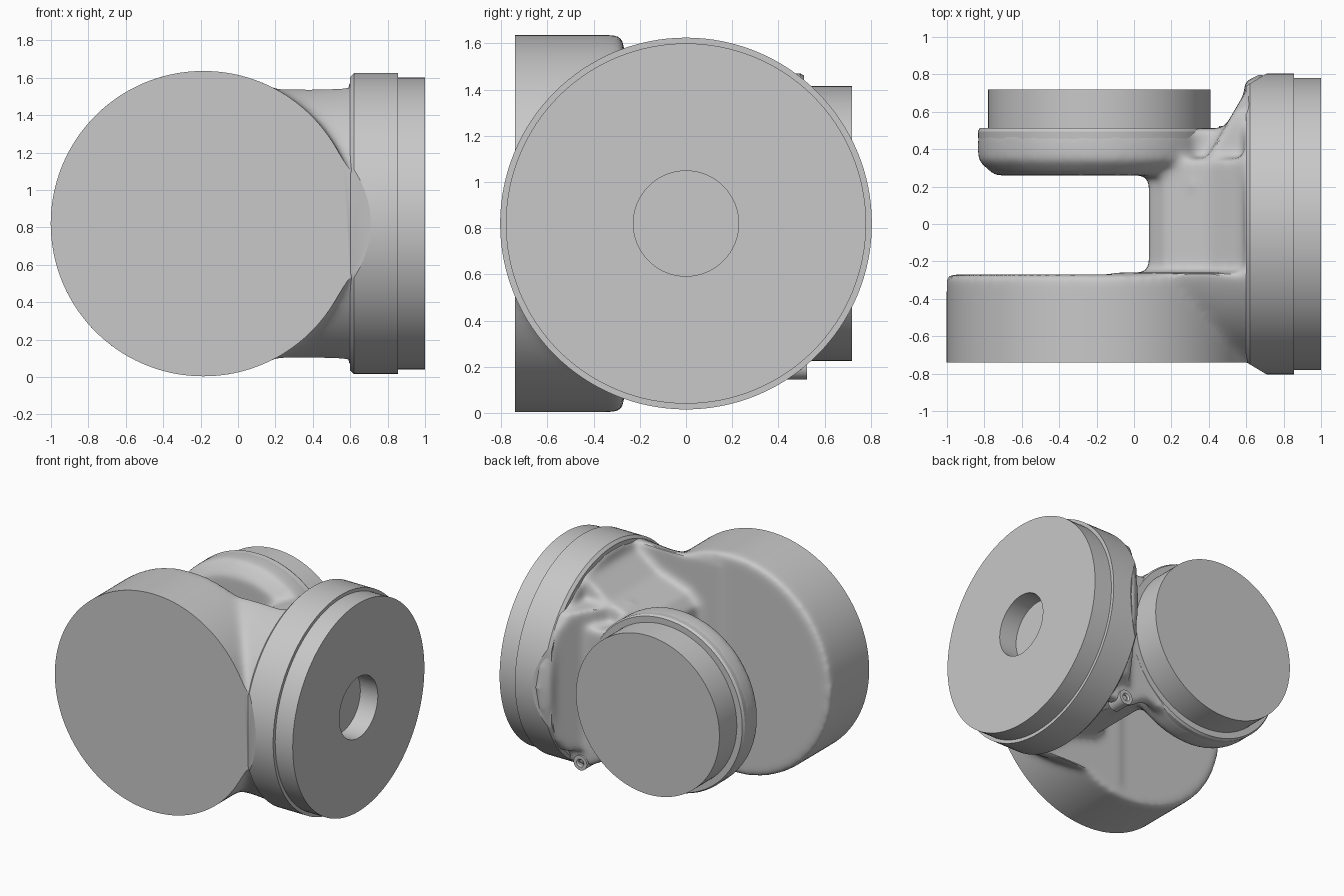
import bpy, bmesh, math
from mathutils import Vector, Matrix

cube = bpy.data.objects.get("Cube")
if cube:
    bpy.data.objects.remove(cube, do_unlink=True)

ZC = 0.82      # height of both axes
DX = -0.185    # x of the joint axis

grey = bpy.data.materials.new("light_grey")
grey.use_nodes = True
COLOR = (0.58, 0.58, 0.58, 1)
grey.diffuse_color = COLOR
grey.node_tree.nodes["Principled BSDF"].inputs["Base Color"].default_value = COLOR


def lathe(bm, profile, axis, center, closed=False, steps=96):
    """Revolve (position, radius) points around the x or y axis."""
    tmp = bmesh.new()
    rings = []
    for pos, rad in profile:
        ring = []
        for i in range(steps):
            a = math.tau * i / steps
            u, w = rad * math.cos(a), rad * math.sin(a)
            p = (pos, u, w) if axis == "x" else (u, pos, w)
            ring.append(tmp.verts.new(Vector(p) + Vector(center)))
        rings.append(ring)
    pairs = list(zip(rings, rings[1:]))
    if closed:
        pairs.append((rings[-1], rings[0]))
    else:
        tmp.faces.new(rings[0])
        tmp.faces.new(rings[-1])
    for a, b in pairs:
        for i in range(steps):
            j = (i + 1) % steps
            tmp.faces.new((a[i], a[j], b[j], b[i]))
    bmesh.ops.recalc_face_normals(tmp, faces=tmp.faces)
    return merge(bm, tmp)


def prism(bm, outline, y0, y1):
    """Extrude an (x, z) outline along y."""
    tmp = bmesh.new()
    face = tmp.faces.new([tmp.verts.new((x, y0, z)) for x, z in outline])
    ext = bmesh.ops.extrude_face_region(tmp, geom=[face])
    moved = [g for g in ext["geom"] if isinstance(g, bmesh.types.BMVert)]
    bmesh.ops.translate(tmp, verts=moved, vec=(0, y1 - y0, 0))
    bmesh.ops.recalc_face_normals(tmp, faces=tmp.faces)
    return merge(bm, tmp)


def merge(bm, part):
    mesh = bpy.data.meshes.new("part")
    part.to_mesh(mesh)
    part.free()
    bm.from_mesh(mesh)
    bpy.data.meshes.remove(mesh)


def cut(bm, point, normal):
    """Remove everything on the normal's side of a plane and cap the cut."""
    geom = bm.verts[:] + bm.edges[:] + bm.faces[:]
    res = bmesh.ops.bisect_plane(bm, geom=geom, plane_co=point, plane_no=normal,
                                 clear_outer=True, dist=1e-5)
    edges = [g for g in res["geom_cut"] if isinstance(g, bmesh.types.BMEdge)]
    bmesh.ops.holes_fill(bm, edges=edges, sides=0)
    bmesh.ops.recalc_face_normals(bm, faces=bm.faces)


def make(name, bm):
    mesh = bpy.data.meshes.new(name)
    bm.to_mesh(mesh)
    bm.free()
    obj = bpy.data.objects.new(name, mesh)
    bpy.context.collection.objects.link(obj)
    mesh.materials.append(grey)
    return obj


def activate(obj):
    bpy.ops.object.select_all(action="DESELECT")
    obj.select_set(True)
    bpy.context.view_layer.objects.active = obj


def finish(obj):
    activate(obj)
    bpy.ops.object.shade_smooth_by_angle(angle=math.radians(30))


# Cast fork body: overlapping solids fused and softened
body = bmesh.new()
lathe(body, [(-0.85, 0.817), (-0.27, 0.817)], "y", (DX, 0, ZC))
lathe(body, [(0.26, 0.56), (0.34, 0.65), (0.5, 0.65)], "y", (DX, 0, ZC))
lathe(body, [(0.59, 0.77), (0.72, 0.77)], "x", (0, 0, ZC))

# front neck joining the large disc to the flange
neck = bmesh.new()
lathe(neck, [(-0.1, 0.78), (0.4, 0.77), (0.7, 0.79)], "x", (0, 0, ZC))
cut(neck, (0, -0.26, 0), (0, 1, 0))
merge(body, neck)

# rear gusset sloping from the small disc out to the flange
gusset = bmesh.new()
lathe(gusset, [(0.3, 0.8), (0.7, 0.8)], "x", (0, 0, ZC))
cut(gusset, (0, 0.2, 0), (0, -1, 0))
cut(gusset, (0.48, 0.51, 0), (-0.24, 0.14, 0))
for s in (-1, 1):
    cut(gusset, (0, 0, ZC + s * 0.52), (0, 0, s))
merge(body, gusset)

# bridge across the fork, rear arm and the web behind the lug
half = [(0.08, 0.38), (0.16, 0.46), (0.4, 0.54), (0.56, 0.66), (0.68, 0.75)]
prism(body, [(x, ZC + h) for x, h in half] + [(x, ZC - h) for x, h in reversed(half)],
      -0.35, 0.35)
prism(body, [(0, 0.42), (0.5, 0.42), (0.5, 1.22), (0, 1.22)], 0.26, 0.512)
prism(body, [(0.05, 0.24), (0.3, 0.27), (0.46, 0.17), (0.64, 0.18), (0.62, 0.42),
             (0.2, 0.5)], 0.42, 0.51)

fork = make("fork_body", body)
activate(fork)
remesh = fork.modifiers.new("fuse", "REMESH")
remesh.mode = "VOXEL"
remesh.voxel_size = 0.02
soften = fork.modifiers.new("soften", "SMOOTH")
soften.factor = 0.5
soften.iterations = 18
for mod in ("fuse", "soften"):
    bpy.ops.object.modifier_apply(modifier=mod)
bm = bmesh.new()
bm.from_mesh(fork.data)
cut(bm, (0, -0.74, 0), (0, -1, 0))      # flat front face
bm.to_mesh(fork.data)
bm.free()
finish(fork)

# Side flange with slanted flats at front and back
bm = bmesh.new()
lathe(bm, [(0.6, 0.785), (0.62, 0.805), (0.855, 0.805)], "x", (0, 0, ZC), steps=128)
for s in (-1, 1):
    cut(bm, (0.61, s * 0.745, 0), (-0.06, s * 0.1, 0))
finish(make("side_flange", bm))

# Mounting ring with a central bore
bm = bmesh.new()
lathe(bm, [(0.84, 0.78), (1.0, 0.78), (1.0, 0.228), (0.84, 0.228)], "x", (0, 0, ZC),
      closed=True, steps=128)
finish(make("mounting_ring", bm))

# Rear rim and output hub
bm = bmesh.new()
lathe(bm, [(0.42, 0.645), (0.495, 0.65), (0.512, 0.64)], "y", (DX, 0, ZC), steps=128)
finish(make("rear_rim", bm))
bm = bmesh.new()
lathe(bm, [(0.49, 0.595), (0.718, 0.595)], "y", (DX, 0, ZC), steps=128)
finish(make("output_hub", bm))

# Screw lug under the rear arm
bm = bmesh.new()
lathe(bm, [(0.4, 0.055), (0.525, 0.055), (0.525, 0.03), (0.515, 0.02), (0.4, 0.02)], "y",
      (0.51, 0, 0.2), closed=True, steps=32)
finish(make("screw_lug", bm))
